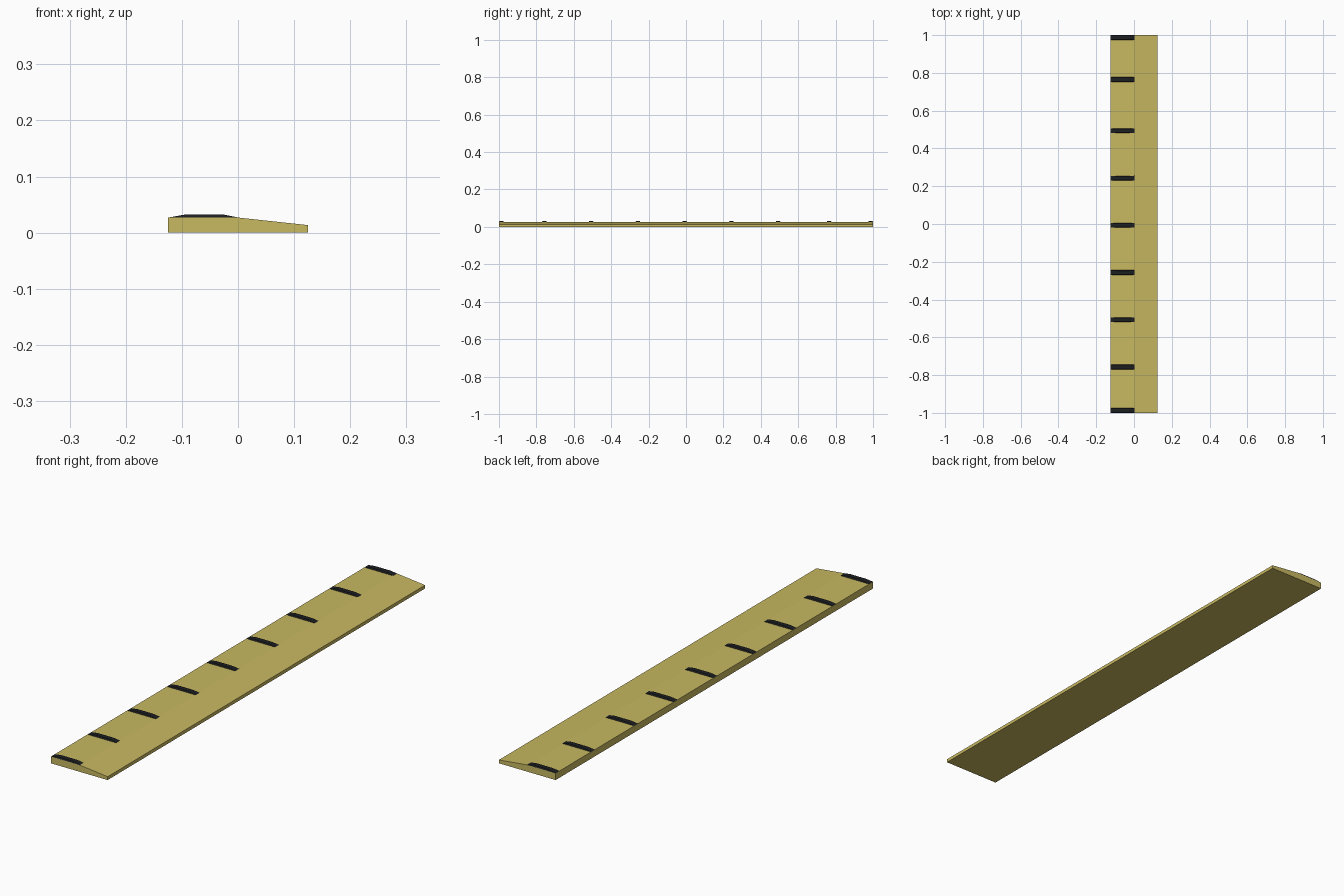
import bpy, bmesh

if "Cube" in bpy.data.objects:
    bpy.data.objects.remove(bpy.data.objects["Cube"])


def material(name, color):
    m = bpy.data.materials.new(name)
    m.diffuse_color = color
    m.use_nodes = True
    m.node_tree.nodes["Principled BSDF"].inputs["Base Color"].default_value = m.diffuse_color
    return m


def make_object(name, bm, mat):
    bmesh.ops.recalc_face_normals(bm, faces=bm.faces)
    me = bpy.data.meshes.new(name)
    bm.to_mesh(me)
    bm.free()
    me.materials.append(mat)
    ob = bpy.data.objects.new(name, me)
    bpy.context.collection.objects.link(ob)
    return ob


def loft(rings):
    # bridge matching rings of points and cap both ends
    bm = bmesh.new()
    vs = [[bm.verts.new(p) for p in ring] for ring in rings]
    n = len(vs[0])
    for a, b in zip(vs, vs[1:]):
        for i in range(n):
            j = (i + 1) % n
            bm.faces.new((a[i], a[j], b[j], b[i]))
    bm.faces.new(vs[0])
    bm.faces.new(vs[-1])
    return bm


yellow = material("yellow", (0.58, 0.48, 0.12, 1))
black = material("black", (0.012, 0.013, 0.015, 1))

# Long slab: flat at the back, sloping down to the front edge
profile = [(-0.125, 0), (0.125, 0), (0.125, 0.0135), (0.0, 0.027), (-0.125, 0.027)]
make_object("edge_slab", loft([[(x, y, z) for x, z in profile] for y in (-1, 1)]), yellow)


# Raised grip strips with tapered ends and slightly narrower tops
def rect(x0, x1, y0, y1, z):
    return [(x0, y0, z), (x1, y0, z), (x1, y1, z), (x0, y1, z)]


half = 0.0125
centres = [-0.9875, -0.757, -0.507, -0.257, -0.007, 0.243, 0.493, 0.765, 0.9875]
for i, y in enumerate(centres):
    base = rect(-0.125, 0.002, y - half, y + half, 0.0268)
    top = rect(-0.095, -0.025, y - half + 0.003, y + half - 0.003, 0.0322)
    make_object(f"grip_strip_{i + 1}", loft([base, top]), black)
